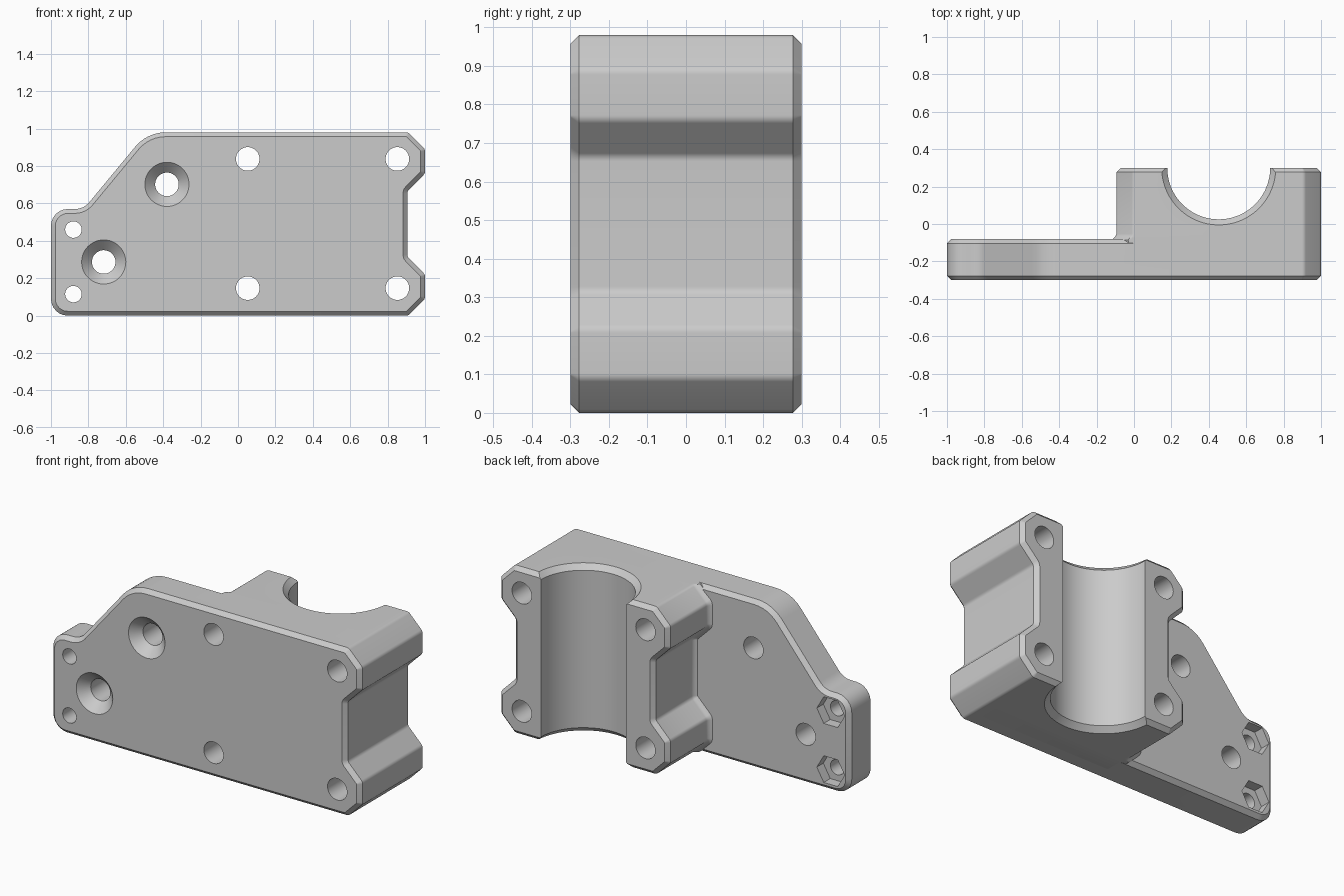
import bpy, bmesh, math
from mathutils import Vector

if "Cube" in bpy.data.objects:
    bpy.data.objects.remove(bpy.data.objects["Cube"])

TOP = 0.98           # overall height
FRONT, BACK = -0.3, 0.3
PLATE_BACK = -0.08
MID = 0.453          # centre line of the clamp block
BEV = 0.023
HOLE = 0.063

grey = bpy.data.materials.new("plain_grey")
grey.use_nodes = True
grey.diffuse_color = (0.6, 0.6, 0.6, 1)
grey.node_tree.nodes["Principled BSDF"].inputs["Base Color"].default_value = (0.6, 0.6, 0.6, 1)


def rounded(corners, steps=6):
    """Counter-clockwise outline from (x, z, radius) corners."""
    pts = []
    n = len(corners)
    for i, (x, z, r) in enumerate(corners):
        p = Vector((x, z))
        a = (Vector(corners[i - 1][:2]) - p).normalized()
        b = (Vector(corners[(i + 1) % n][:2]) - p).normalized()
        half = a.angle(b) / 2
        centre = p + (a + b).normalized() * (r / math.sin(half))
        start = p + a * (r / math.tan(half)) - centre
        end = p + b * (r / math.tan(half)) - centre
        turn = math.atan2(start.x * end.y - start.y * end.x, start.dot(end))
        for k in range(steps + 1):
            t = turn * k / steps
            c, s = math.cos(t), math.sin(t)
            pts.append(centre + Vector((c * start.x - s * start.y, s * start.x + c * start.y)))
    return pts


def ring(x, z, r, n=48):
    return [Vector((x + r * math.cos(math.tau * k / n), z + r * math.sin(math.tau * k / n)))
            for k in range(n)]


def inset(pts, d):
    """Move an outline inwards by d."""
    out = []
    for i, p in enumerate(pts):
        e1 = (p - pts[i - 1]).normalized()
        e2 = (pts[(i + 1) % len(pts)] - p).normalized()
        n1, n2 = Vector((-e1.y, e1.x)), Vector((-e2.y, e2.x))
        out.append(p + (n1 + n2) * (d / (1 + n1.dot(n2))))
    return out


def skin(name, loops):
    """Closed solid through a list of equal-length loops."""
    bm = bmesh.new()
    rows = [[bm.verts.new(v) for v in loop] for loop in loops]
    n = len(rows[0])
    for r1, r2 in zip(rows, rows[1:]):
        for i in range(n):
            j = (i + 1) % n
            bm.faces.new((r1[i], r1[j], r2[j], r2[i]))
    bm.faces.new(rows[0])
    bm.faces.new(rows[-1])
    bmesh.ops.recalc_face_normals(bm, faces=bm.faces)
    mesh = bpy.data.meshes.new(name)
    bm.to_mesh(mesh)
    bm.free()
    ob = bpy.data.objects.new(name, mesh)
    bpy.context.collection.objects.link(ob)
    mesh.materials.append(grey)
    return ob


def along_y(name, outline, sections):
    """Solid along y; each section is (y, inset)."""
    return skin(name, [[(p.x, y, p.y) for p in (inset(outline, d) if d else outline)]
                       for y, d in sections])


def combine(body, tool, operation):
    mod = body.modifiers.new("cut", 'BOOLEAN')
    mod.operation, mod.solver, mod.object = operation, 'EXACT', tool
    bpy.context.view_layer.objects.active = body
    bpy.ops.object.modifier_apply(modifier=mod.name)
    bpy.data.objects.remove(tool)


# Waisted right side, shared by plate and block
R = 0.03
side = [(0.91, 0, R), (1, 0.09, R), (1, 0.22, R), (0.905, 0.315, R)]
side += [(x, TOP - z, r) for x, z, r in reversed(side)]

# Mounting plate with sloped shoulder
plate_corners = side + [(-0.486, TOP, 0.21), (-0.825, 0.57, 0.1),
                        (-1, 0.57, 0.09), (-1, 0, 0.09)]
bracket = along_y("clamp_bracket", rounded(plate_corners),
                  [(FRONT, BEV), (FRONT + BEV, 0), (PLATE_BACK - BEV, 0), (PLATE_BACK, BEV)])

# Clamp block, waisted on both sides, with a small fillet where it meets the plate
block_outline = rounded(side + [(2 * MID - x, z, r) for x, z, r in reversed(side)])


def flare(y, d):
    return [(p.x, y, p.y) if p.x > MID else (q.x, y, min(max(q.y, 0), TOP))
            for p, q in zip(block_outline, inset(block_outline, -d))]


block = skin("block", [flare(-0.2, 0), flare(PLATE_BACK - 0.005, 0.027), flare(-0.074, 0.013),
                       flare(-0.066, 0.005), flare(-0.053, 0), flare(BACK - BEV, 0),
                       [(p.x, BACK, p.y) for p in inset(block_outline, BEV)]])
combine(bracket, block, 'UNION')

# Half-round bore with chamfered mouths
bore = skin("bore", [[(p.x, p.y, z) for p in ring(MID, BACK, r, 96)] for z, r in
                     ((-0.05, 0.355), (0.03, 0.275), (TOP - 0.03, 0.275), (TOP + 0.05, 0.355))])
combine(bracket, bore, 'DIFFERENCE')

# Bolt holes through the block
for x in (0.052, 0.852):
    for z in (0.147, 0.838):
        hole = along_y("hole", ring(x, z, HOLE), [(-0.4, 0), (0.4, 0)])
        combine(bracket, hole, 'DIFFERENCE')

# Countersunk screw holes in the plate
for x, z in ((-0.38, 0.702), (-0.718, 0.287)):
    hole = along_y("hole", ring(x, z, HOLE), [(-0.32, -0.075), (-0.245, 0), (0.1, 0)])
    combine(bracket, hole, 'DIFFERENCE')

# Small holes with hexagonal nut pockets behind
for z in (0.115, 0.46):
    hole = along_y("hole", ring(-0.88, z, 0.044), [(-0.4, 0), (0.1, 0)])
    combine(bracket, hole, 'DIFFERENCE')
    pocket = along_y("pocket", ring(-0.88, z, 0.09, 6), [(PLATE_BACK - 0.06, 0), (0.1, 0)])
    combine(bracket, pocket, 'DIFFERENCE')

bpy.ops.object.select_all(action='DESELECT')
bracket.select_set(True)
bpy.context.view_layer.objects.active = bracket
bpy.ops.object.shade_smooth_by_angle(angle=math.radians(30))
